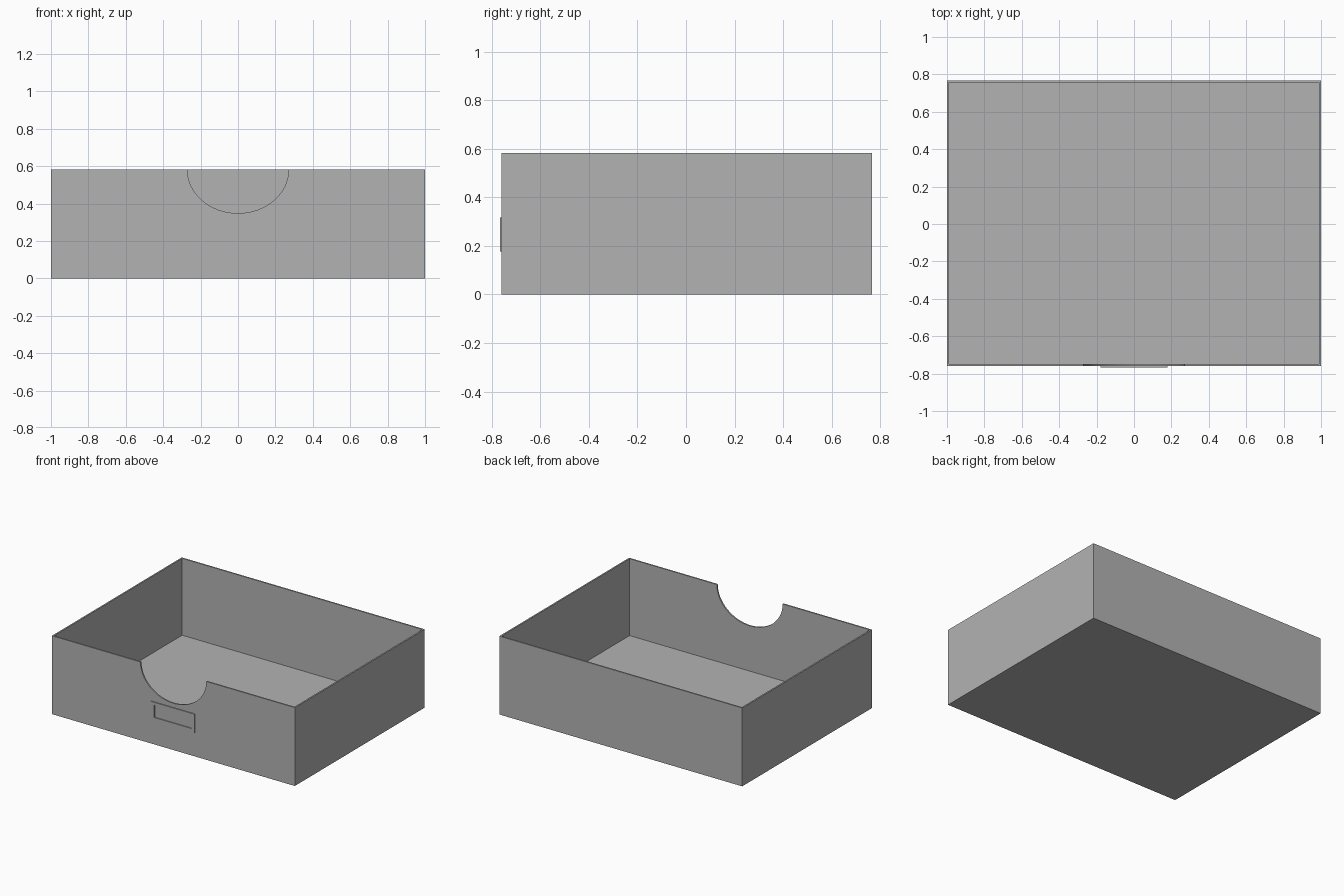
import bpy
import math
from mathutils import Vector

cube = bpy.data.objects.get("Cube")
if cube:
    bpy.data.objects.remove(cube, do_unlink=True)

# Overall sizes
HEIGHT = 0.583
FRONT, BACK = -0.76, 0.767
WALL = 0.011
LABEL_FRONT = -0.767

grey = bpy.data.materials.new("plain grey")
grey.use_nodes = True
colour = (0.45, 0.45, 0.45, 1)
grey.diffuse_color = colour
grey.node_tree.nodes["Principled BSDF"].inputs["Base Color"].default_value = colour


def box(name, low, high):
    low, high = Vector(low), Vector(high)
    bpy.ops.mesh.primitive_cube_add(size=1, location=(low + high) / 2)
    ob = bpy.context.object
    ob.name = name
    ob.scale = high - low
    bpy.ops.object.transform_apply(location=True, rotation=True, scale=True)
    ob.data.materials.append(grey)
    return ob


def cut(target, cutter):
    mod = target.modifiers.new("cut", "BOOLEAN")
    mod.operation = "DIFFERENCE"
    mod.solver = "EXACT"
    mod.object = cutter
    cutter.hide_render = True
    bpy.ops.object.select_all(action="DESELECT")
    target.select_set(True)
    bpy.context.view_layer.objects.active = target
    bpy.ops.object.modifier_apply(modifier=mod.name)
    bpy.data.objects.remove(cutter, do_unlink=True)


# Open tray with thin walls
tray = box("tray", (-1, FRONT, 0), (1, BACK, HEIGHT))
cavity = box("cavity_cutter", (-1 + WALL, FRONT + WALL, WALL),
             (1 - WALL, BACK - WALL, HEIGHT + 0.2))
cut(tray, cavity)

# Half-round hand opening in the front wall
bpy.ops.mesh.primitive_cylinder_add(vertices=64, radius=1, depth=0.2,
                                    location=(0, FRONT, HEIGHT),
                                    rotation=(math.pi / 2, 0, 0))
opening = bpy.context.object
opening.name = "opening_cutter"
opening.scale = (0.271, 0.235, 1)
bpy.ops.object.transform_apply(location=True, rotation=True, scale=True)
opening.data.materials.append(grey)
cut(tray, opening)
bpy.ops.object.shade_smooth_by_angle(angle=math.radians(30))

# Raised label frame below the opening
frame = box("label_frame", (-0.18, LABEL_FRONT, 0.178), (0.18, FRONT, 0.317))
window = box("window_cutter", (-0.153, LABEL_FRONT - 0.1, 0.204),
             (0.153, FRONT + 0.1, 0.296))
cut(frame, window)
